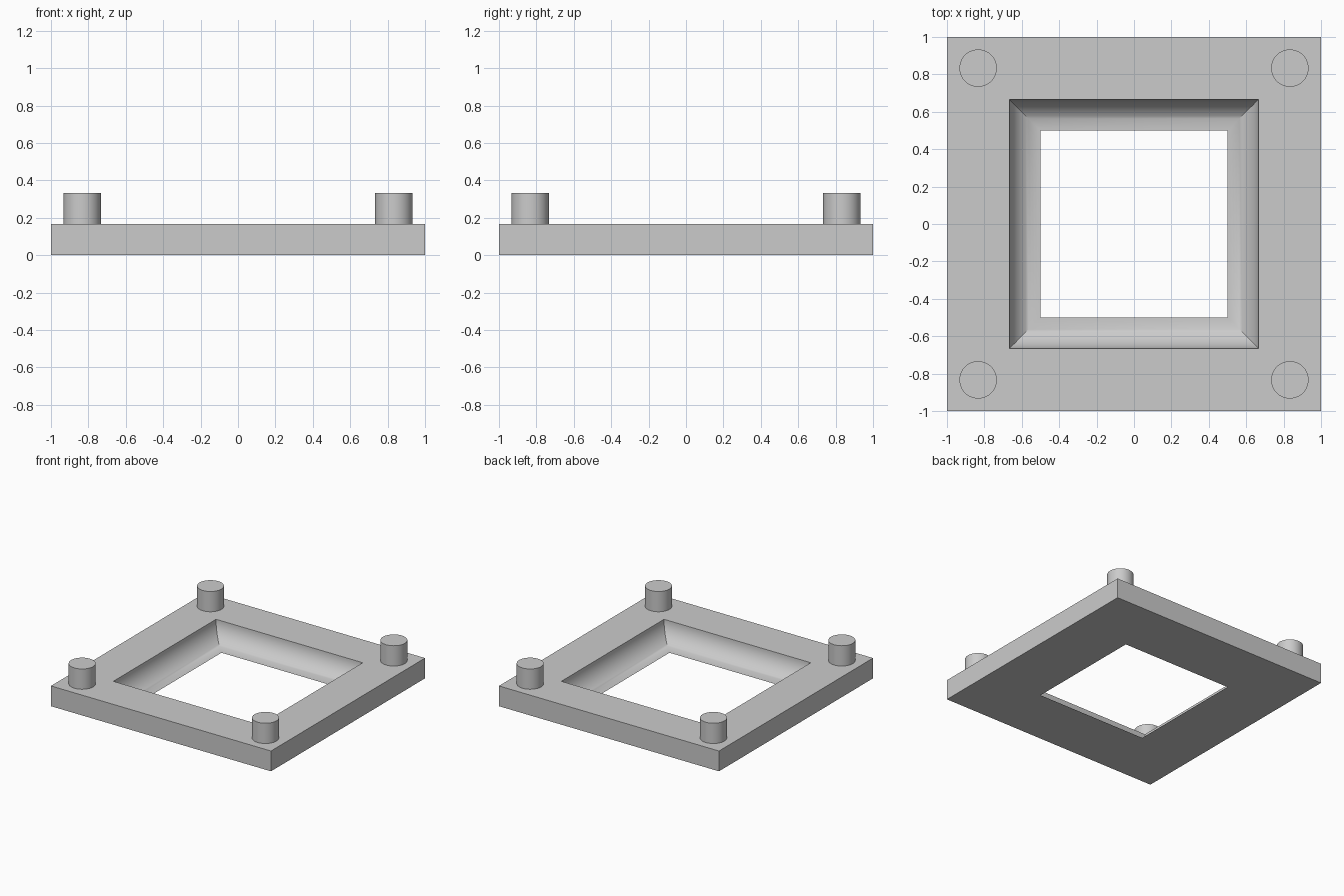
import bpy, bmesh, math

if "Cube" in bpy.data.objects:
    bpy.data.objects.remove(bpy.data.objects["Cube"])

grey = bpy.data.materials.new("light grey")
grey.diffuse_color = (0.6, 0.6, 0.6, 1)
grey.use_nodes = True
grey.node_tree.nodes["Principled BSDF"].inputs["Base Color"].default_value = grey.diffuse_color

T = 1 / 6          # plate thickness, also the cove radius
HOLE = 0.5         # half width of the opening at the bottom


def finish(obj):
    obj.data.materials.append(grey)
    bpy.ops.object.select_all(action='DESELECT')
    obj.select_set(True)
    bpy.context.view_layer.objects.active = obj
    bpy.ops.object.shade_smooth_by_angle(angle=math.radians(30))


# Square frame: closed profile (half width, height) swept round four corners
STEPS = 16
profile = [(HOLE, 0), (1, 0), (1, T)]
for i in range(STEPS):
    a = math.pi / 2 * i / STEPS
    profile.append((HOLE + T * math.cos(a), T - T * math.sin(a)))

bm = bmesh.new()
rings = [[bm.verts.new((sx * r, sy * r, z)) for r, z in profile]
         for sx, sy in ((-1, -1), (1, -1), (1, 1), (-1, 1))]
n = len(profile)
for c in range(4):
    a, b = rings[c], rings[(c + 1) % 4]
    for i in range(n):
        j = (i + 1) % n
        bm.faces.new((a[i], b[i], b[j], a[j]))
bmesh.ops.recalc_face_normals(bm, faces=bm.faces)
mesh = bpy.data.meshes.new("frame")
bm.to_mesh(mesh)
bm.free()
frame = bpy.data.objects.new("frame", mesh)
bpy.context.collection.objects.link(frame)
finish(frame)

# Round pegs at the corners
for sx in (-1, 1):
    for sy in (-1, 1):
        bpy.ops.mesh.primitive_cylinder_add(
            vertices=64, radius=0.1, depth=T,
            location=(sx * 5 / 6, sy * 5 / 6, T * 1.5))
        peg = bpy.context.object
        peg.name = "corner_peg"
        finish(peg)
